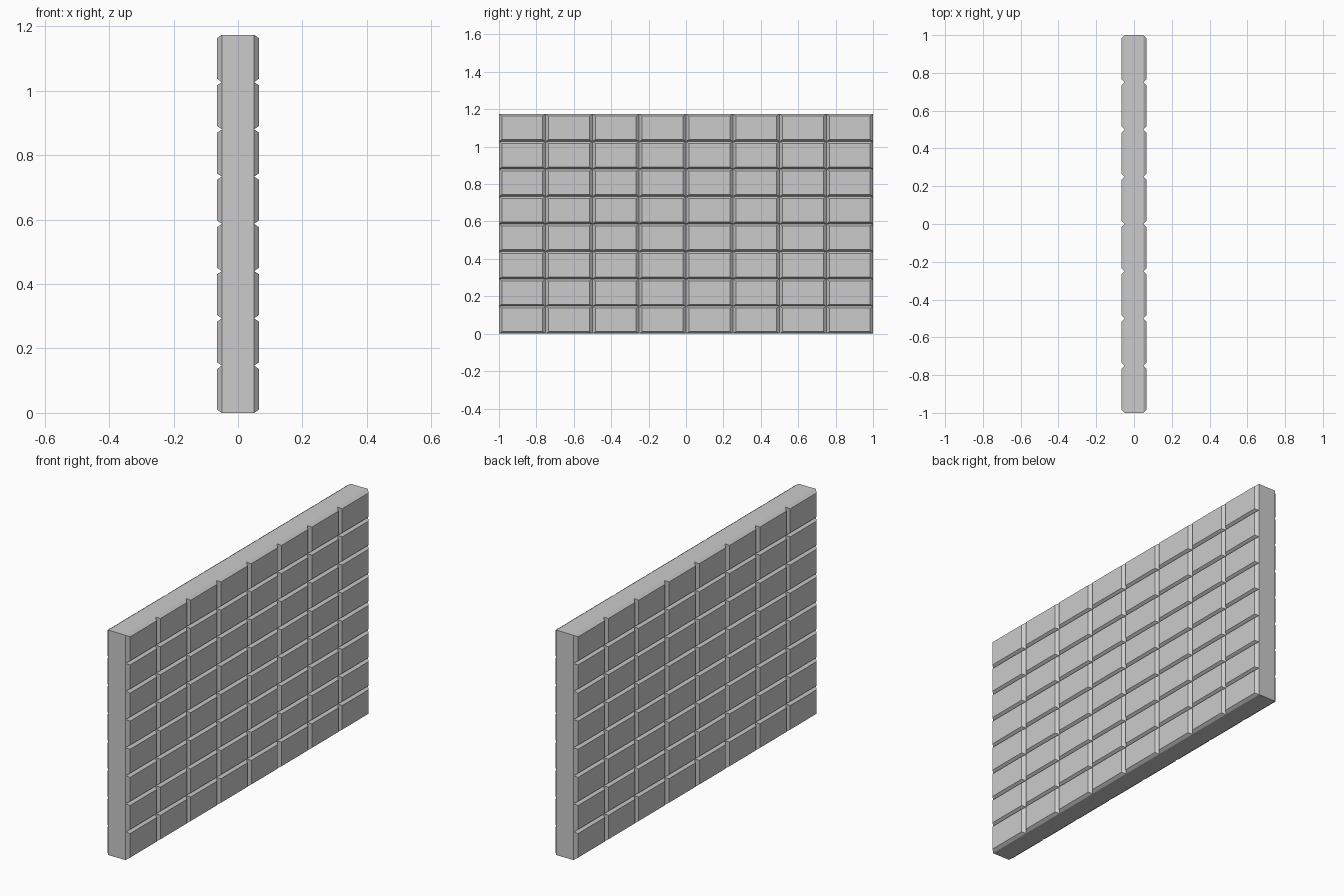
import bpy, bmesh
from mathutils import Matrix, Vector

if "Cube" in bpy.data.objects:
    bpy.data.objects.remove(bpy.data.objects["Cube"])

HEIGHT, LENGTH = 1.174, 2.0
ROWS, COLS = 8, 8
CORE = 0.05                                   # half thickness at groove bottoms
RAISE, CHAMFER_Y, CHAMFER_Z = 0.0155, 0.016, 0.0105

# Core slab: an 8 x 8 grid in the y-z plane, extruded through the thickness
bm = bmesh.new()
bmesh.ops.create_grid(bm, x_segments=COLS, y_segments=ROWS, size=1)
for v in bm.verts:
    v.co = Vector((-CORE, v.co.x * LENGTH / 2, (v.co.y + 1) * HEIGHT / 2))
ext = bmesh.ops.extrude_face_region(bm, geom=bm.faces[:], use_keep_orig=True)
new_verts = [g for g in ext["geom"] if isinstance(g, bmesh.types.BMVert)]
bmesh.ops.translate(bm, verts=new_verts, vec=(2 * CORE, 0, 0))
bmesh.ops.recalc_face_normals(bm, faces=bm.faces[:])

# Raised blocks with chamfered edges on both broad sides
bm.normal_update()
broad = [f for f in bm.faces if abs(f.normal.x) > 0.9]
tiles = bmesh.ops.extrude_discrete_faces(bm, faces=broad)["faces"]
for f in tiles:
    c = f.calc_center_median()
    side = 1 if c.x > 0 else -1
    for v in f.verts:
        v.co.x += side * RAISE
        v.co.y -= CHAMFER_Y if v.co.y > c.y else -CHAMFER_Y
        v.co.z -= CHAMFER_Z if v.co.z > c.z else -CHAMFER_Z
bmesh.ops.recalc_face_normals(bm, faces=bm.faces[:])

mesh = bpy.data.meshes.new("block_wall")
bm.to_mesh(mesh)
bm.free()
wall = bpy.data.objects.new("block_wall", mesh)
bpy.context.collection.objects.link(wall)
